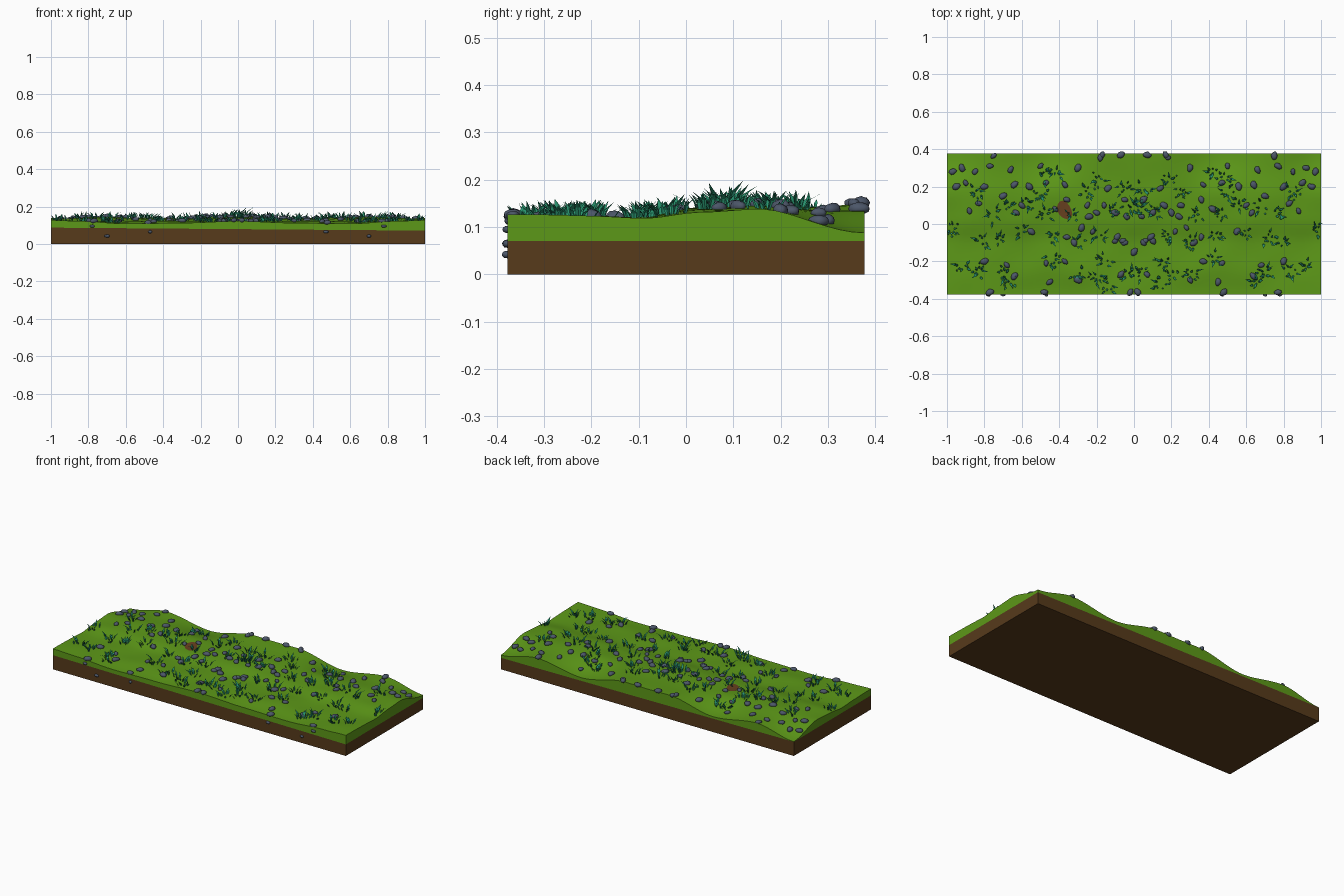
import bpy, bmesh, math, random
from mathutils import Vector, Matrix

if "Cube" in bpy.data.objects:
    bpy.data.objects.remove(bpy.data.objects["Cube"])
random.seed(4)


def mat(name, c):
    m = bpy.data.materials.new(name)
    m.diffuse_color = (*c, 1)
    m.use_nodes = True
    m.node_tree.nodes["Principled BSDF"].inputs["Base Color"].default_value = m.diffuse_color
    return m


GRASS = mat("grass green", (0.108, 0.315, 0.009))
DIRT = mat("soil brown", (0.095, 0.043, 0.011))
BLADE = mat("blade teal", (0.022, 0.3, 0.16))
ROCK = mat("slate grey", (0.072, 0.094, 0.14))
PATCH = mat("bare earth", (0.14, 0.052, 0.014))
HY = 0.377


def finish(bm, name, mats):
    me = bpy.data.meshes.new(name)
    bm.to_mesh(me)
    bm.free()
    for m in mats:
        me.materials.append(m)
    ob = bpy.data.objects.new(name, me)
    bpy.context.collection.objects.link(ob)
    return ob


def interp(pts, t):
    for (a, u), (b, v) in zip(pts, pts[1:]):
        if t <= b:
            k = max(0, (t - a) / (b - a))
            return u + (v - u) * k * k * (3 - 2 * k)
    return pts[-1][1]


# Terrain height: cross profile, blended into wavy front and back edges
CROSS = [(-0.38, 0.124), (-0.1, 0.119), (0.03, 0.136), (0.15, 0.14), (0.38, 0.135)]
BACK = [(0, 0.146), (0.15, 0.148), (0.45, 0.095), (0.75, 0.135), (1, 0.088)]
FRONT = [(0, 0.122), (0.3, 0.112), (0.6, 0.108), (0.85, 0.122), (1, 0.127)]


def height(x, y):
    z = interp(CROSS, y) + 0.004 * math.cos(9 * x) * math.sin(8 * y + 1)
    z += 0.0025 * math.cos(21 * x) * math.cos(19 * y)
    kb = interp([(0.15, 0), (HY, 1)], y)
    kf = interp([(-HY, 1), (-0.22, 0)], y)
    z += (interp(BACK, abs(x)) - z) * kb
    return z + (interp(FRONT, abs(x)) - z) * kf


# Ground slab: rolling turf, turf band and soil band on the sides, flat base
bm = bmesh.new()
NX, NY = 64, 28
top = [[bm.verts.new((-1 + 2 * i / NX, y, height(-1 + 2 * i / NX, y)))
        for y in [-HY + 2 * HY * j / NY for j in range(NY + 1)]] for i in range(NX + 1)]
for i in range(NX):
    for j in range(NY):
        bm.faces.new((top[i][j], top[i + 1][j], top[i + 1][j + 1], top[i][j + 1])).smooth = True
rim = ([top[i][0] for i in range(NX)] + [top[NX][j] for j in range(NY)]
       + [top[i][NY] for i in range(NX, 0, -1)] + [top[0][j] for j in range(NY, 0, -1)])
mid = [bm.verts.new((v.co.x, v.co.y, 0.079 - 0.008 * v.co.x)) for v in rim]
low = [bm.verts.new((v.co.x, v.co.y, 0)) for v in rim]
for up, dn, idx in ((rim, mid, 0), (mid, low, 1)):
    for k in range(len(rim)):
        n = (k + 1) % len(rim)
        bm.faces.new((dn[k], dn[n], up[n], up[k])).material_index = idx
bm.faces.new(low[::-1]).material_index = 1
ground = finish(bm, "ground_slab", [GRASS, DIRT])
for e in ground.data.edges:
    va, vb = (ground.data.vertices[i].co for i in e.vertices)
    e.use_edge_sharp = ((abs(va.y) > HY - 1e-4 and abs(vb.y) > HY - 1e-4)
                        or (abs(va.x) > 0.999 and abs(vb.x) > 0.999))

# Bare earth patch following the turf
bm = bmesh.new()
c = bm.verts.new((-0.37, 0.08, height(-0.37, 0.08) + 0.004))
ring = []
for k in range(12):
    a = k * math.tau / 12
    x = -0.37 + 0.04 * math.cos(a) * random.uniform(0.85, 1.1) - 0.014 * math.sin(a)
    y = 0.075 + 0.05 * math.sin(a)
    ring.append(bm.verts.new((x, y, height(x, y) + 0.003)))
for k in range(12):
    bm.faces.new((c, ring[k], ring[(k + 1) % 12]))
finish(bm, "earth_patch", [PATCH])

# Pebbles, mirrored left and right
ROCKS = [(.75, .365), (.92, .3), (.85, .28), (.95, .2), (.66, .29), (.56, .2), (.7, .15), (.63, .06),
         (.88, .07), (.47, .22), (.37, .21), (.17, .37), (.18, .355), (.07, .37), (.14, .19), (.05, .13),
         (.1, .06), (.16, .1), (.2, .06), (.25, .1), (.36, .13), (.22, -.04), (.1, -.09), (.06, -.09),
         (.09, -.07), (.36, -.07), (.55, -.04), (.0, -.15), (.37, -.2), (.47, -.21), (.68, -.22), (.8, -.2),
         (.64, -.28), (.45, -.31), (.3, -.3), (.07, -.27), (.02, -.365), (.77, -.365), (.8, .2), (.3, .3),
         (.97, .28), (.77, .31), (.64, .21), (.24, .04), (.32, -.1), (.05, -.1), (.48, -.365), (.42, .08),
         (.9, .22), (.6, .1), (.83, .11), (.5, .31), (.04, .04), (.28, -.02)]
SIDE_ROCKS = [(.78, .095), (.47, .065), (.7, .042)]


def pebble(bm, p, size):
    m = (Matrix.Translation(p) @ Matrix.Rotation(random.uniform(0, 6.28), 4, 'Z')
         @ Matrix.Diagonal((size * 1.25, size * 0.9, size * 0.75, 1)))
    geo = bmesh.ops.create_icosphere(bm, subdivisions=2, radius=1, matrix=m)
    k = [random.uniform(0, 6.28) for _ in range(2)]
    for v in geo['verts']:
        d = v.co - Vector(p)
        v.co = Vector(p) + d * (1 + 0.12 * math.sin(d.x / size * 3 + k[0]) * math.cos(d.y / size * 3 + k[1]))


bm = bmesh.new()
for s in (-1, 1):
    for x, y in ROCKS:
        pebble(bm, (s * x, y, height(s * x, y) + 0.004), random.uniform(0.014, 0.019))
    for x, z in SIDE_ROCKS:
        pebble(bm, (s * x, -HY, z), 0.011)
for f in bm.faces:
    f.smooth = True
finish(bm, "pebbles", [ROCK])

# Grass tufts, mirrored left and right
TUFTS = [(.48, .25), (.19, .24), (.47, .05), (.68, .09), (.33, .05), (.02, .09), (.19, -.06), (.43, -.06),
         (.6, -.04), (.8, -.09), (.16, -.2), (.03, -.27), (.3, -.27), (.7, -.27), (.83, -.25), (.92, -.23),
         (.43, -.19), (.14, -.33), (.5, .17), (.42, .28), (.75, .05), (.12, .07), (.3, -.1), (.66, -.31),
         (.05, .19), (.97, -.03), (.85, .17), (.25, .17), (.72, -.08), (.2, -.28), (.56, .1)]


def blade(bm, x, y, h, w, lean, yaw):
    # folded leaf: spine offset from two edges, bending outwards to a tip
    out = Vector((math.cos(yaw), math.sin(yaw), 0))
    side = Vector((-out.y, out.x, 0))
    base = Vector((x, y, height(x, y) - 0.004))
    bend = base + out * lean * 0.35 * h + Vector((0, 0, h * 0.6))
    tip = bm.verts.new(base + out * lean * h + Vector((0, 0, h)))
    rows = [[bm.verts.new(p + side * w * k * q - out * w * 0.4 * (k == 0)) for k in (-1, 0, 1)]
            for p, q in ((base, 0.7), (bend, 1))]
    for k in (0, 1):
        bm.faces.new((rows[0][k + 1], rows[0][k], rows[1][k], rows[1][k + 1]))
        bm.faces.new((rows[1][k + 1], rows[1][k], tip))


bm = bmesh.new()
for s in (-1, 1):
    for x, y in TUFTS:
        tall = 0.056 if x < 0.06 and 0 < y < 0.15 else 0.038
        for _ in range(10):
            a, r = random.uniform(0, 6.28), random.uniform(0.004, 0.04)
            bx = max(-0.985, min(0.985, s * x + r * math.cos(a)))
            by = max(-0.36, min(0.36, y + r * math.sin(a)))
            blade(bm, bx, by, tall * random.uniform(0.5, 1.1), random.uniform(0.004, 0.007),
                  random.uniform(0.3, 1.2), a + random.uniform(-0.8, 0.8))
finish(bm, "grass_tufts", [BLADE])
